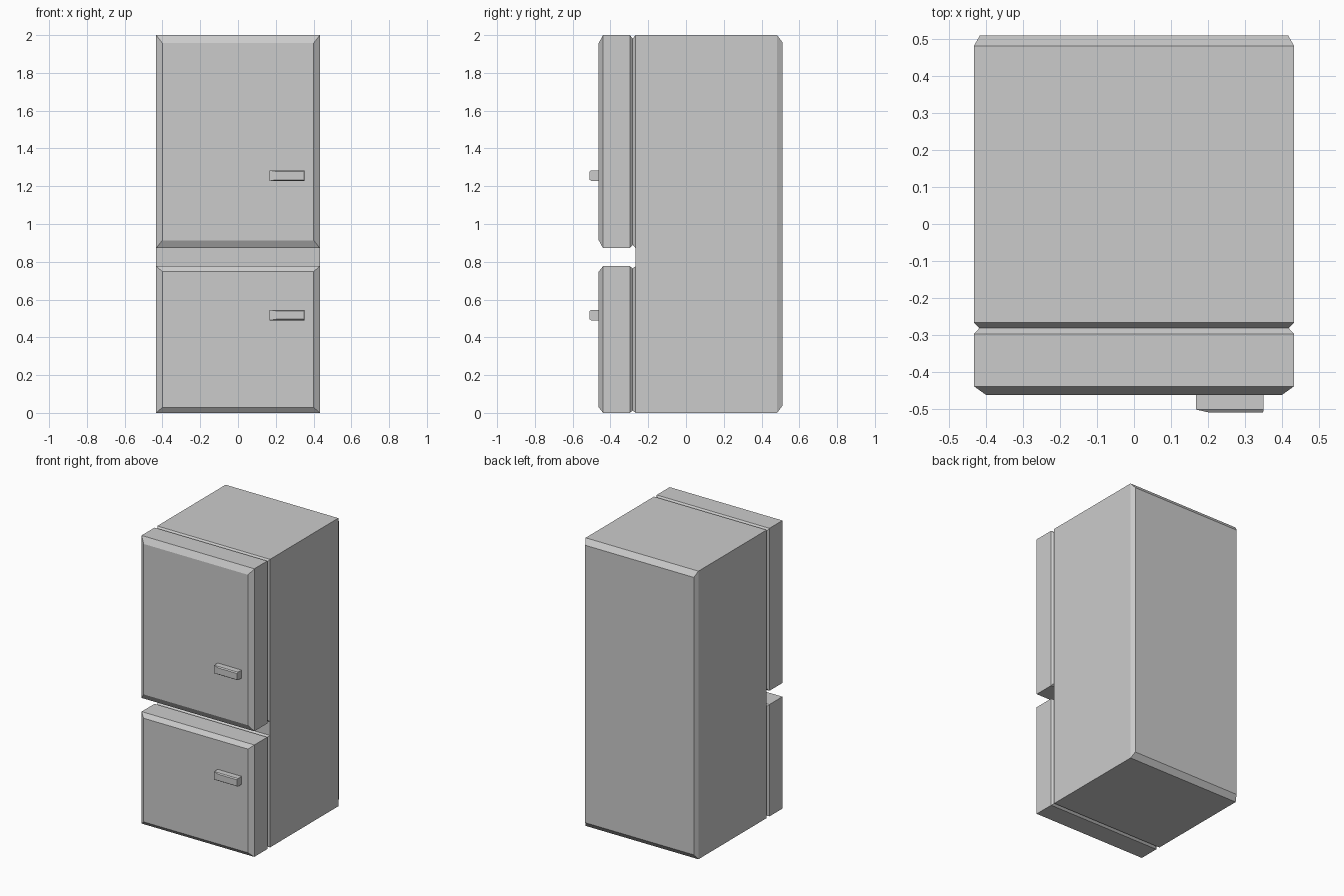
import bpy, bmesh

if "Cube" in bpy.data.objects:
    bpy.data.objects.remove(bpy.data.objects["Cube"])


def scaled(rect, s):
    """Shrink an (x0, x1, z0, z1) rectangle about its centre."""
    x0, x1, z0, z1 = rect
    cx, cz, hx, hz = (x0 + x1) / 2, (z0 + z1) / 2, (x1 - x0) / 2 * s, (z1 - z0) / 2 * s
    return (cx - hx, cx + hx, cz - hz, cz + hz)


def loft(name, sections, back=False, front=False, strip=None):
    """Join rectangles (y, rect) from back to front, with optional end caps."""
    bm = bmesh.new()

    def ring(y, r):
        x0, x1, z0, z1 = r
        return [bm.verts.new(p) for p in ((x0, y, z0), (x1, y, z0), (x1, y, z1), (x0, y, z1))]

    rings = [ring(y, r) for y, r in sections]
    for a, b in zip(rings, rings[1:]):
        for i in range(4):
            j = (i + 1) % 4
            bm.faces.new((a[i], a[j], b[j], b[i]))
    if back:
        bm.faces.new(rings[0][::-1])
    if front:
        bm.faces.new(rings[-1])
    if strip:
        bm.faces.new(ring(*strip))
    mesh = bpy.data.meshes.new(name)
    bm.to_mesh(mesh)
    bm.free()
    obj = bpy.data.objects.new(name, mesh)
    bpy.context.collection.objects.link(obj)
    return obj


W = 0.433
Y_BODY = -0.267
GAP = (0.777, 0.872)

# Cabinet with tapered back and the strip seen between the doors
full = (-W, W, 0, 2)
loft("cabinet", [(0.51, scaled(full, 0.963)), (0.482, full), (Y_BODY, full)],
     back=True, strip=(Y_BODY, (-W, W, *GAP)))

# Doors with a seal groove behind and a bevelled front, each with a handle
for label, z0, z1, hz in (("upper", GAP[1], 2, 1.256), ("lower", 0, GAP[0], 0.518)):
    r = (-W, W, z0, z1)
    loft(label + "_door", [(Y_BODY, r), (-0.282, scaled(r, 0.967)), (-0.297, r),
                           (-0.439, r), (-0.462, scaled(r, 0.926))], front=True)
    h = (0.168, 0.351, hz - 0.028, hz + 0.028)
    loft(label + "_handle", [(-0.46, h), (-0.502, h),
                             (-0.51, (0.203, 0.349, hz - 0.022, hz + 0.022))], front=True)
